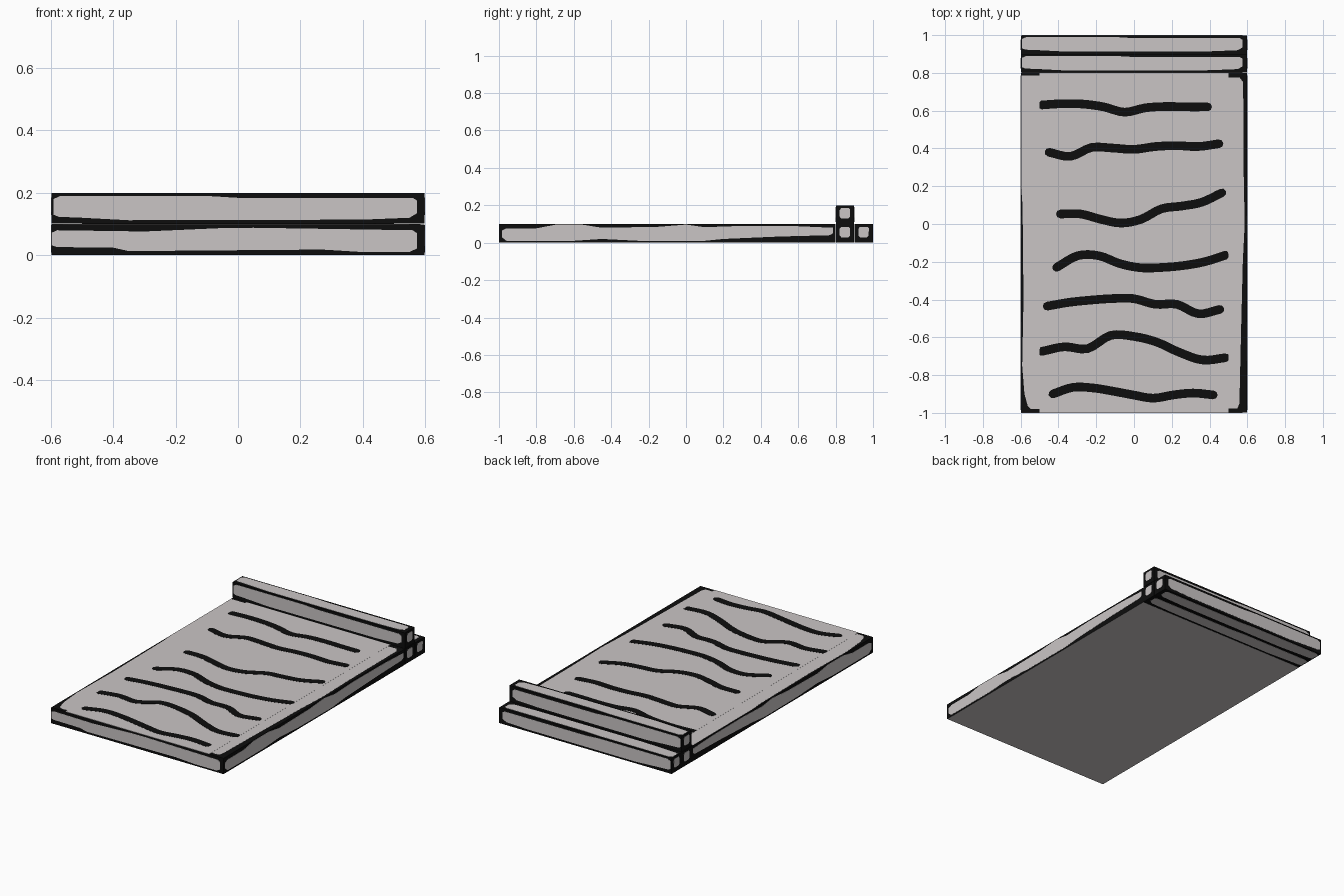
import bpy, bmesh, math
from mathutils import Vector

if "Cube" in bpy.data.objects:
    bpy.data.objects.remove(bpy.data.objects["Cube"])

H = 0.001  # thickness of the painted plates


def material(name, rgb):
    m = bpy.data.materials.new(name)
    m.diffuse_color = (*rgb, 1)
    m.use_nodes = True
    m.node_tree.nodes["Principled BSDF"].inputs["Base Color"].default_value = m.diffuse_color
    return m


GREY = material("pale grey", (0.59, 0.56, 0.56))
BLACK = material("ink black", (0.004, 0.004, 0.004))
X, Y, Z = Vector((1, 0, 0)), Vector((0, 1, 0)), Vector((0, 0, 1))


def finish(bm, name, mats):
    bmesh.ops.recalc_face_normals(bm, faces=bm.faces)
    me = bpy.data.meshes.new(name)
    bm.to_mesh(me)
    bm.free()
    for m in mats:
        me.materials.append(m)
    ob = bpy.data.objects.new(name, me)
    bpy.context.collection.objects.link(ob)
    return ob


def box(name, lo, hi):
    """Black box; a face pointing down on z = 0 is grey."""
    bm = bmesh.new()
    bmesh.ops.create_cube(bm, size=1)
    for v in bm.verts:
        v.co = Vector([a + (b - a) * (c + 0.5) for a, b, c in zip(lo, hi, v.co)])
    for f in bm.faces:
        if f.calc_center_median().z < 1e-6:
            f.material_index = 1
    return finish(bm, name, [BLACK, GREY])


def plate(name, outline, origin, u, v, n, mat, depth=H * 1.5):
    """Thin plate with a 2D outline; its outer face lies on the given plane."""
    bm = bmesh.new()
    pts = [Vector(origin) + u * a + v * b for a, b in outline]
    top = [bm.verts.new(p) for p in pts]
    low = [bm.verts.new(p - n * depth) for p in pts]
    bm.faces.new(top)
    bm.faces.new(low[::-1])
    for i in range(len(pts)):
        j = (i + 1) % len(pts)
        bm.faces.new((top[i], low[i], low[j], top[j]))
    return finish(bm, name, [mat])


# Flat base
box("base", (-0.6 + H, -1 + H, 0), (0.6 - H, 0.8, 0.1 - H))
plate("base_front_face",
      [(-.598, .032), (-.58, .026), (-.4, .024), (-.35, .013), (.27, .018),
       (.4, .01), (.55, .01), (.575, .022), (.575, .07), (.56, .08),
       (.05, .088), (-.05, .087), (-.3, .076), (-.58, .08), (-.598, .072)],
      (0, -1, 0), X, Z, -Y, GREY)
side = [(-.985, .03), (-.96, .01), (-.6, .01), (-.45, .02), (-.25, .01),
        (.08, .008), (.2, .02), (.5, .033), (.77, .04), (.785, .05),
        (.785, .08), (.6, .088), (.3, .09), (.1, .083), (0, .097),
        (-.15, .085), (-.45, .08), (-.55, .096), (-.7, .096), (-.8, .077),
        (-.96, .077), (-.985, .065)]
for s, word in ((1, "right"), (-1, "left")):
    plate(f"base_{word}_face", side, (0.6 * s, 0, 0), Y, Z, X * s, GREY)

# Top surface: middle panel between two border strips
plate("top_panel", [(-.5, -1), (.5, -1), (.5, .8), (-.5, .8)],
      (0, 0, 0.1), X, Y, Z, GREY)
plate("right_border",
      [(.5, .775), (.56, .775), (.578, .75), (.58, .3), (.586, 0), (.576, -.2),
       (.566, -.6), (.558, -.95), (.548, -.976), (.5, -.976)],
      (0, 0, 0.0995), X, Y, Z, GREY)
plate("left_border",
      [(-.5, .785), (-.598, .785), (-.598, .2), (-.59, .1), (-.585, -.4),
       (-.592, -.75), (-.58, -.9), (-.562, -.965), (-.545, -.98), (-.5, -.98)],
      (0, 0, 0.0995), X, Y, Z, GREY)

# Wavy black strokes: start x, end x, heights at even spacing
waves = [
    (-.49, .39, [.63, .637, .635, .62, .592, .615, .622, .62, .62]),
    (-.45, .45, [.38, .358, .405, .402, .395, .41, .415, .41, .425]),
    (-.39, .465, [.053, .053, .025, .005, .025, .08, .095, .115, .165]),
    (-.41, .485, [-.23, -.168, -.168, -.21, -.232, -.23, -.22, -.2, -.165]),
    (-.46, .455, [-.435, -.415, -.403, -.395, -.395, -.425, -.425, -.475, -.452]),
    (-.49, .485, [-.675, -.65, -.66, -.59, -.595, -.625, -.68, -.72, -.708]),
    (-.43, .42, [-.9, -.865, -.868, -.885, -.905, -.922, -.905, -.895, -.905]),
]


def smooth_path(x0, x1, ys, sub=4):
    ys = [2 * ys[0] - ys[1]] + ys + [2 * ys[-1] - ys[-2]]
    n = len(ys) - 3
    out = []
    for k in range(n * sub + 1):
        i = min(k // sub, n - 1)
        t = k / sub - i
        a, b, c, d = ys[i:i + 4]
        y = 0.5 * (2 * b + (c - a) * t + (2 * a - 5 * b + 4 * c - d) * t * t
                   + (3 * b - a - 3 * c + d) * t ** 3)
        out.append(Vector((x0 + (x1 - x0) * k / (n * sub), y)))
    return out


def stroke_outline(path, r=0.023):
    left, right = [], []
    for i, p in enumerate(path):
        d = (path[min(i + 1, len(path) - 1)] - path[max(i - 1, 0)]).normalized()
        q = Vector((-d.y, d.x)) * r
        left.append(p + q)
        right.append(p - q)

    def cap(p, start):
        return [p + Vector((math.cos(start - a), math.sin(start - a))) * r
                for a in (math.pi / 4, math.pi / 2, math.pi * 3 / 4)]
    d0, d1 = path[1] - path[0], path[-1] - path[-2]
    pts = left + cap(path[-1], math.atan2(d1.y, d1.x) + math.pi / 2)
    pts += right[::-1] + cap(path[0], math.atan2(d0.y, d0.x) - math.pi / 2)
    return [(max(-.5, min(.5, p.x)), p.y) for p in pts]


for i, (x0, x1, ys) in enumerate(waves):
    plate(f"wavy_stroke_{i + 1}", stroke_outline(smooth_path(x0, x1, ys)),
          (0, 0, 0.1 + H), X, Y, Z, BLACK)

# Three square beams stacked at the back
beam_face = [(-.592, -.02), (-.575, -.027), (-.5, -.03), (-.35, -.038), (.4, -.036),
             (.55, -.03), (.575, -.015), (.575, .025), (.56, .034), (0, .034),
             (-.1, .04), (-.57, .04), (-.592, .03)]
cap_face = [(-.028, -.018), (-.02, -.028), (.018, -.028), (.026, -.02),
            (.028, .02), (.02, .028), (-.02, .028), (-.028, .018)]
faces = {"front": (-Y, Z), "back": (Y, Z), "top": (Z, Y), "bottom": (-Z, Y)}
beams = [("lower_inner_beam", .85, .05, ["bottom"]),
         ("lower_outer_beam", .95, .05, ["back", "top", "bottom"]),
         ("upper_beam", .85, .15, ["front", "back", "top"])]
for name, cy, cz, shown in beams:
    r = 0.05 - H
    box(name, (-0.6 + H, cy - r, cz - r), (0.6 - H, cy + r, cz + r))
    c = Vector((0, cy, cz))
    for key in shown:
        n, v = faces[key]
        plate(f"{name}_{key}_face", beam_face, c + n * 0.05, X, v, n, GREY)
    for s, word in ((1, "right"), (-1, "left")):
        plate(f"{name}_{word}_end", cap_face, c + X * 0.6 * s + Z * 0.007,
              Y, Z, X * s, GREY)
